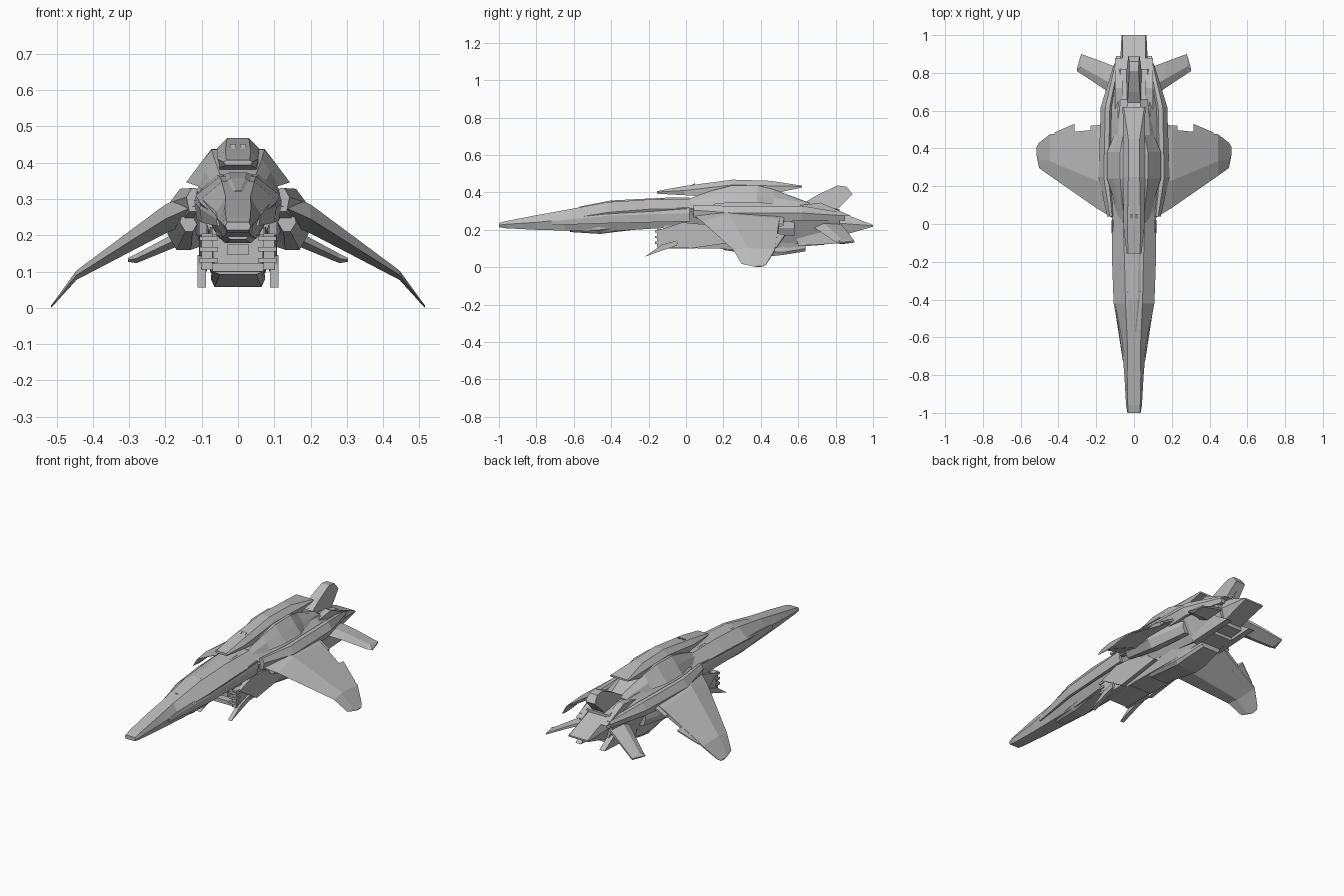
import bpy
import bmesh

default_cube = bpy.data.objects.get("Cube")
if default_cube:
    bpy.data.objects.remove(default_cube, do_unlink=True)

grey = bpy.data.materials.new("hull_grey")
grey.use_nodes = True
grey.diffuse_color = (.5, .5, .5, 1)
grey.node_tree.nodes["Principled BSDF"].inputs["Base Color"].default_value = (.5, .5, .5, 1)


def skin(name, rings, mirror=False):
    """Bridge a row of equal-sized rings into a closed, flat-shaded part."""
    mesh = bpy.data.meshes.new(name)
    bm = bmesh.new()
    loops = [[bm.verts.new(point) for point in ring] for ring in rings]
    count = len(loops[0])
    for first, second in zip(loops, loops[1:]):
        for i in range(count):
            j = (i + 1) % count
            bm.faces.new((first[i], first[j], second[j], second[i]))
    bm.faces.new(loops[0])
    bm.faces.new(list(reversed(loops[-1])))
    bmesh.ops.recalc_face_normals(bm, faces=bm.faces[:])
    bm.to_mesh(mesh)
    bm.free()
    mesh.materials.append(grey)
    part = bpy.data.objects.new(name, mesh)
    bpy.context.collection.objects.link(part)
    if mirror:
        part.modifiers.new("mirror_sides", "MIRROR").use_axis[0] = True
    return part


def ring(y, top, mid, low, roof, waist, floor, centre=0):
    """Six-sided cross-section facing along the length."""
    return [(centre - top, y, roof), (centre + top, y, roof),
            (centre + mid, y, waist), (centre + low, y, floor),
            (centre - low, y, floor), (centre - mid, y, waist)]


def foil(x, lead, trail, height, thick):
    """Wing cross-section with a ridge near the leading edge."""
    ridge = lead + (trail - lead) * .35
    return [(x, lead, height), (x, ridge, height + thick),
            (x, trail, height + thick / 3), (x, trail, height - thick / 3),
            (x, ridge, height - thick)]


def plate(name, outline, inner, outer, lean=0, mirror=True):
    """Side outline of (y, z) points given thickness across x."""
    base = outline[0][1]
    rings = [[(x + lean * (z - base), y, z) for y, z in outline] for x in (inner, outer)]
    return skin(name, rings, mirror)


def box(name, x, y, z, mirror=False):
    """Box given by its (min, max) ranges."""
    return plate(name, [(y[0], z[0]), (y[1], z[0]), (y[1], z[1]), (y[0], z[1])],
                 x[0], x[1], mirror=mirror)


# Long forward fuselage
skin("nose", [
    ring(y=-1, top=.03, mid=.035, low=.03, roof=.236, waist=.225, floor=.214),
    ring(y=-.96, top=.033, mid=.042, low=.03, roof=.247, waist=.23, floor=.208),
    ring(y=-.8, top=.036, mid=.051, low=.036, roof=.278, waist=.24, floor=.2),
    ring(y=-.65, top=.034, mid=.064, low=.042, roof=.305, waist=.255, floor=.196),
    ring(y=-.42, top=.045, mid=.108, low=.05, roof=.348, waist=.293, floor=.19),
    ring(y=-.2, top=.05, mid=.116, low=.06, roof=.362, waist=.31, floor=.205),
    ring(y=.1, top=.06, mid=.115, low=.07, roof=.367, waist=.315, floor=.22)])
skin("canopy_ridge", [
    ring(y=-.57, top=.006, mid=.012, low=.018, roof=.324, waist=.32, floor=.3),
    ring(y=-.4, top=.02, mid=.032, low=.04, roof=.357, waist=.35, floor=.33),
    ring(y=-.08, top=.025, mid=.04, low=.05, roof=.373, waist=.366, floor=.34),
    ring(y=.1, top=.025, mid=.04, low=.05, roof=.37, waist=.36, floor=.34)])
skin("nose_strake", [
    ring(y=-.72, top=.003, mid=.006, low=.003, roof=.25, waist=.245, floor=.225, centre=.054),
    ring(y=-.42, top=.008, mid=.014, low=.008, roof=.3, waist=.275, floor=.235, centre=.092),
    ring(y=.02, top=.01, mid=.016, low=.01, roof=.32, waist=.29, floor=.245, centre=.104)], mirror=True)
skin("chin_fairing", [
    ring(y=-.62, top=.03, mid=.035, low=.02, roof=.22, waist=.2, floor=.188),
    ring(y=-.46, top=.06, mid=.06, low=.035, roof=.23, waist=.2, floor=.178),
    ring(y=-.28, top=.06, mid=.06, low=.04, roof=.23, waist=.22, floor=.2)])

# Main hull, overhanging its narrow underside
skin("main_hull", [
    ring(y=0, top=.06, mid=.11, low=.08, roof=.362, waist=.3, floor=.215),
    ring(y=.2, top=.09, mid=.16, low=.09, roof=.35, waist=.285, floor=.16),
    ring(y=.6, top=.085, mid=.16, low=.08, roof=.345, waist=.28, floor=.125),
    ring(y=.82, top=.07, mid=.108, low=.06, roof=.31, waist=.265, floor=.145)])
skin("side_nacelle", [
    ring(y=.04, top=.006, mid=.02, low=.012, roof=.33, waist=.305, floor=.265, centre=.122),
    ring(y=.25, top=.012, mid=.04, low=.022, roof=.328, waist=.29, floor=.22, centre=.148),
    ring(y=.62, top=.012, mid=.036, low=.018, roof=.328, waist=.29, floor=.25, centre=.14),
    ring(y=.85, top=.008, mid=.015, low=.01, roof=.29, waist=.275, floor=.25, centre=.09)], mirror=True)
skin("shoulder_fairing", [
    ring(y=.02, top=.05, mid=.075, low=.09, roof=.368, waist=.35, floor=.32),
    ring(y=.14, top=.065, mid=.09, low=.11, roof=.41, waist=.375, floor=.335),
    ring(y=.24, top=.073, mid=.11, low=.143, roof=.436, waist=.39, floor=.346),
    ring(y=.38, top=.073, mid=.11, low=.143, roof=.438, waist=.39, floor=.346),
    ring(y=.47, top=.058, mid=.085, low=.105, roof=.415, waist=.37, floor=.335),
    ring(y=.66, top=.03, mid=.07, low=.09, roof=.345, waist=.34, floor=.31)])

# Raised dorsal spine, free at both ends
skin("dorsal_spine", [
    ring(y=-.155, top=.032, mid=.04, low=.035, roof=.407, waist=.402, floor=.393),
    ring(y=-.01, top=.035, mid=.056, low=.05, roof=.434, waist=.41, floor=.385),
    ring(y=.25, top=.03, mid=.058, low=.055, roof=.468, waist=.44, floor=.37),
    ring(y=.45, top=.03, mid=.058, low=.055, roof=.462, waist=.435, floor=.39),
    ring(y=.62, top=.055, mid=.06, low=.055, roof=.436, waist=.432, floor=.426)])
plate("spine_vane", [(-.02, .41), (.05, .451), (.04, .43)], .006, .022)

# Swept, drooping wings and their trailing tabs
skin("main_wing", [
    foil(x=.11, lead=.03, trail=.5, height=.285, thick=.04),
    foil(x=.2, lead=.085, trail=.5, height=.245, thick=.04),
    foil(x=.445, lead=.255, trail=.475, height=.09, thick=.013),
    foil(x=.503, lead=.297, trail=.43, height=.018, thick=.005),
    foil(x=.515, lead=.36, trail=.41, height=.004, thick=.003)], mirror=True)
skin("wing_tab", [
    foil(x=.315, lead=.4, trail=.53, height=.172, thick=.012),
    foil(x=.42, lead=.4, trail=.485, height=.105, thick=.008)], mirror=True)
skin("root_tab", [
    foil(x=.16, lead=.4, trail=.525, height=.265, thick=.02),
    foil(x=.23, lead=.4, trail=.52, height=.225, thick=.015)], mirror=True)
skin("underwing_fairing", [
    ring(y=.12, top=.02, mid=.025, low=.01, roof=.26, waist=.235, floor=.21, centre=.135),
    ring(y=.35, top=.04, mid=.045, low=.02, roof=.25, waist=.205, floor=.16, centre=.15),
    ring(y=.58, top=.02, mid=.03, low=.015, roof=.25, waist=.21, floor=.17, centre=.115)], mirror=True)

# Belly module with framed front opening
skin("belly", [
    ring(y=-.05, top=.075, mid=.07, low=.065, roof=.22, waist=.16, floor=.105),
    ring(y=.1, top=.08, mid=.085, low=.075, roof=.23, waist=.17, floor=.1),
    ring(y=.42, top=.09, mid=.095, low=.075, roof=.24, waist=.17, floor=.095),
    ring(y=.74, top=.07, mid=.08, low=.06, roof=.24, waist=.18, floor=.12)])
box("frame_post", x=(.07, .1), y=(-.155, .02), z=(.105, .205), mirror=True)
box("frame_roof", x=(-.07, .07), y=(-.12, .05), z=(.2, .225))
box("frame_sill", x=(-.07, .07), y=(-.14, .05), z=(.1, .122))
box("inner_block", x=(-.03, .03), y=(-.14, -.03), z=(.145, .175))
for level in (.125, .155, .185):
    box("frame_clamp", x=(.055, .106), y=(-.165, -.13), z=(level, level + .012), mirror=True)
plate("chin_blade", [(-.22, .056), (-.13, .12), (-.04, .145), (-.05, .115), (-.14, .085)], .088, .112)
plate("cheek_plate", [(-.14, .2), (-.02, .24), (.2, .22), (.3, .14), (.02, .1)], .085, .108)
skin("ventral_keel", [
    ring(y=.2, top=.07, mid=.07, low=.05, roof=.12, waist=.1, floor=.092),
    ring(y=.44, top=.07, mid=.075, low=.065, roof=.12, waist=.08, floor=.057),
    ring(y=.52, top=.07, mid=.075, low=.065, roof=.12, waist=.08, floor=.066),
    ring(y=.64, top=.06, mid=.06, low=.05, roof=.13, waist=.1, floor=.085)])

# Tail boom, fins and rear spikes
skin("tail_boom", [
    ring(y=.68, top=.05, mid=.08, low=.05, roof=.325, waist=.25, floor=.14),
    ring(y=.82, top=.06, mid=.075, low=.055, roof=.295, waist=.235, floor=.165),
    ring(y=1, top=.06, mid=.066, low=.06, roof=.226, waist=.222, floor=.217)])
plate("upright_fin", [(.6, .325), (.7, .385), (.81, .437), (.86, .43), (.89, .39), (.8, .3)],
      .004, .038, lean=-.12)
plate("upper_spike", [(.6, .33), (.72, .345), (.88, .275), (.78, .27), (.66, .28)], .06, .1)
plate("lower_spike", [(.58, .2), (.74, .23), (.89, .13), (.78, .125), (.6, .115)], .06, .095)
skin("lower_fin", [
    foil(x=.08, lead=.66, trail=.825, height=.225, thick=.025),
    foil(x=.17, lead=.722, trail=.86, height=.188, thick=.02),
    foil(x=.28, lead=.795, trail=.9, height=.136, thick=.013),
    foil(x=.303, lead=.809, trail=.82, height=.132, thick=.005)], mirror=True)
